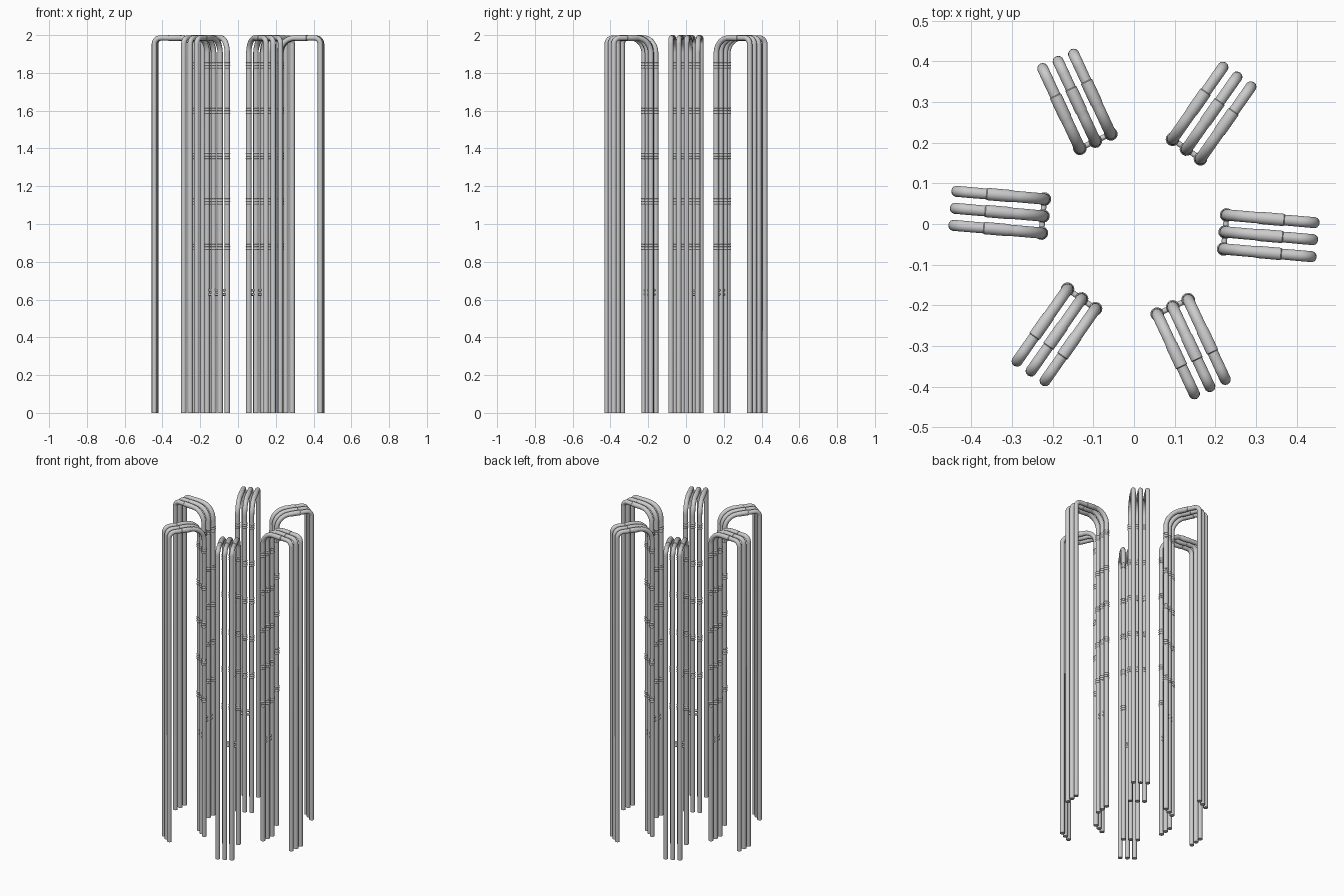
import bpy, bmesh, math
from mathutils import Vector, Matrix

if "Cube" in bpy.data.objects:
    bpy.data.objects.remove(bpy.data.objects["Cube"])

R_IN, R_OUT, GAP = 0.225, 0.441, 0.042
Z_TOP, SIDES = 1.985, 14
LEVELS = [0.88, 1.12, 1.36, 1.60, 1.84]


def arc(cx, cz, r, a0, a1, n, rad):
    pts = []
    for i in range(n + 1):
        a = math.radians(a0 + (a1 - a0) * i / n)
        pts.append((cx + r * math.cos(a), cz + r * math.sin(a), rad))
    return pts


def sweep(bm, path):
    """Round tube along an xz path of (x, z, radius)."""
    P = [Vector((x, 0, z)) for x, z, _ in path]
    rings = []
    for i, p in enumerate(P):
        t = Vector()
        for a, b in ((i - 1, i), (i, i + 1)):
            if a >= 0 and b < len(P):
                t += (P[b] - P[a]).normalized()
        t.normalize()
        n = Vector((t.z, 0, -t.x))
        ring = []
        for k in range(SIDES):
            a = 2 * math.pi * k / SIDES
            ring.append(bm.verts.new(
                p + path[i][2] * (n * math.cos(a) + Vector((0, math.sin(a), 0)))))
        rings.append(ring)
    for r0, r1 in zip(rings, rings[1:]):
        for k in range(SIDES):
            j = (k + 1) % SIDES
            bm.faces.new((r0[k], r0[j], r1[j], r1[k]))
    bm.faces.new(rings[0])
    bm.faces.new(rings[-1])


def finish(bm, name):
    bmesh.ops.recalc_face_normals(bm, faces=bm.faces)
    me = bpy.data.meshes.new(name)
    bm.to_mesh(me)
    bm.free()
    me.shade_smooth()
    me.set_sharp_from_angle(angle=math.radians(40))
    return me


# bent pipe: inner leg, wide bend, sleeve, tight bend, outer leg
bm = bmesh.new()
t, rb, ro = 0.0142, 0.08, 0.032
path = [(R_IN, 0, t)]
path += arc(R_IN + rb, Z_TOP - rb, rb, 180, 90, 8, t)
path += [(0.308, Z_TOP, 0.0155), (0.366, Z_TOP, 0.0155), (0.368, Z_TOP, 0.0135)]
path += arc(R_OUT - ro, Z_TOP - ro, ro, 90, 0, 6, 0.0138)
path += [(R_OUT, 0, 0.0138)]
sweep(bm, path)
pipe = finish(bm, "bent_pipe")

# ribbed collars around the inner leg
bm = bmesh.new()
for z in LEVELS:
    for k in (-1, 0, 1):
        c = z + k * 0.014
        sweep(bm, [(R_IN, c - 0.004, 0.0145), (R_IN, c, 0.0168),
                   (R_IN, c + 0.004, 0.0145)])
collars = finish(bm, "ribbed_collars")

# tie bars joining the three inner legs
bm = bmesh.new()
for z in (0.627, 0.65):
    bmesh.ops.create_cone(
        bm, cap_ends=True, segments=10, radius1=0.007, radius2=0.007,
        depth=2 * GAP,
        matrix=Matrix.Translation((R_IN, 0, z)) @ Matrix.Rotation(math.pi / 2, 4, 'X'))
bars = finish(bm, "tie_bars")


def place(mesh, name, ang, off):
    ob = bpy.data.objects.new(name, mesh)
    ob.matrix_world = Matrix.Rotation(ang, 4, 'Z') @ Matrix.Translation((0, off, 0))
    bpy.context.collection.objects.link(ob)


# six groups of three pipes around the centre
for g in range(6):
    ang = math.radians(-5 + 60 * g)
    for k in (-1, 0, 1):
        place(pipe, f"bent_pipe_{g}_{k + 1}", ang, k * GAP)
        place(collars, f"ribbed_collars_{g}_{k + 1}", ang, k * GAP)
    place(bars, f"tie_bars_{g}", ang, 0)
